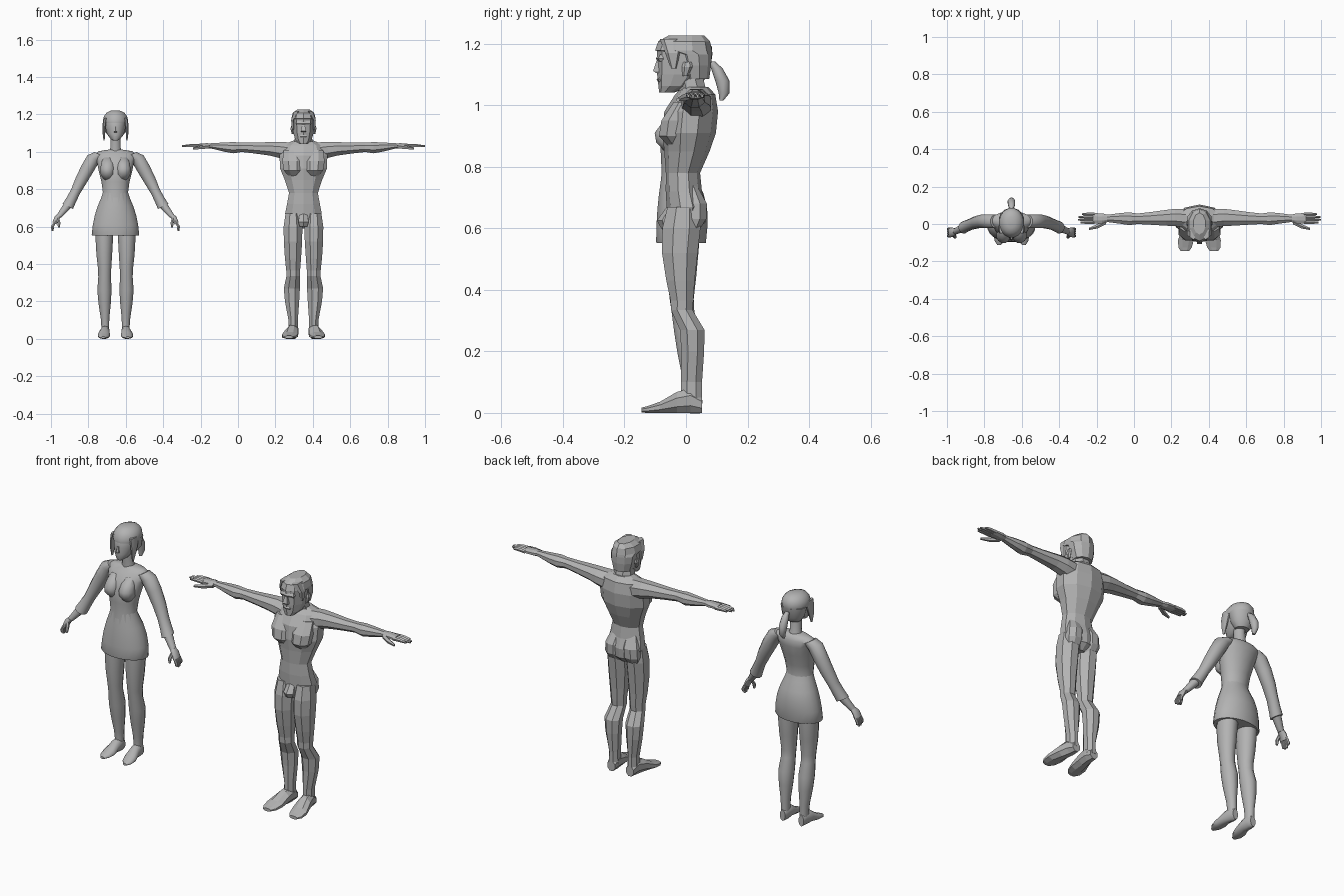
import bpy, bmesh, math
from mathutils import Vector

grey = bpy.data.materials.new("plain_grey")
grey.diffuse_color = (0.45, 0.45, 0.45, 1)

UP, SIDE, DEPTH = (0, 0, 1), (1, 0, 0), (0, 1, 0)


def loft(name, cx, rings, n=8, axis=UP, mirror=False, smooth=False):
    """Skin elliptical rings (x, y, z, half width, half depth); optional mirrored copy about cx."""
    d = Vector(axis).normalized()
    if abs(d.y) > 0.9:
        u, v = Vector((1, 0, 0)), Vector((0, 0, 1))
    else:
        v = Vector((0, 1, 0))
        u = v.cross(d).normalized()
    k = 1 / math.cos(math.pi / n)
    bm = bmesh.new()
    for s in ((1, -1) if mirror else (1,)):
        loops = []
        for x, y, z, a, b in rings:
            loop = []
            for i in range(n):
                t = 2 * math.pi * (i + 0.5) / n
                p = Vector((x, y, z)) + u * (a * k * math.cos(t)) + v * (b * k * math.sin(t))
                loop.append(bm.verts.new((cx + s * p.x, p.y, p.z)))
            loops.append(loop)
        for lo, hi in zip(loops, loops[1:]):
            for i in range(n):
                j = (i + 1) % n
                bm.faces.new((lo[i], lo[j], hi[j], hi[i]))
        bm.faces.new(loops[0])
        bm.faces.new(loops[-1])
    bmesh.ops.recalc_face_normals(bm, faces=bm.faces)
    for f in bm.faces:
        f.smooth = smooth
    me = bpy.data.meshes.new(name)
    bm.to_mesh(me)
    bm.free()
    if smooth:
        me.set_sharp_from_angle(angle=math.radians(50))
    me.materials.append(grey)
    ob = bpy.data.objects.new(name, me)
    bpy.context.collection.objects.link(ob)
    return ob


def man(name, rings, n=8, axis=UP, mirror=False):
    return loft("man_" + name, 0.35, rings, n, axis, mirror)


def woman(name, rings, n=16, axis=UP, mirror=False):
    return loft("woman_" + name, -0.655, rings, n, axis, mirror, True)


# ---------- man: faceted, arms straight out ----------
man("torso", [(0, 0, .59, .03, .03), (0, 0, .62, .08, .06), (0, .002, .67, .098, .062),
              (0, -.007, .72, .088, .056), (0, -.01, .78, .077, .053), (0, .003, .85, .1, .07),
              (0, .01, .91, .125, .083), (0, .017, .98, .128, .083), (0, .03, 1.035, .11, .062),
              (0, .03, 1.06, .055, .04)], 10)
man("chest_muscle", [(.05, -.03, .87, .03, .03), (.055, -.045, .9, .05, .043),
                     (.058, -.04, .95, .055, .04), (.06, -.01, 1.01, .045, .03)], mirror=True)
man("buttock", [(.05, .02, .59, .035, .02), (.052, .03, .63, .043, .036),
                (.05, .03, .68, .042, .038), (.04, .015, .74, .03, .02)], mirror=True)
man("pelvis_front", [(0, -.06, .6, .02, .018), (0, -.06, .625, .028, .03),
                     (0, -.045, .67, .02, .015)], 6)
man("neck", [(0, .035, 1.02, .07, .045), (0, .018, 1.06, .048, .045), (0, .005, 1.11, .042, .045)])
# head, face and hair
man("head", [(0, -.062, 1.042, .024, .024), (0, -.035, 1.062, .043, .052), (0, -.015, 1.1, .054, .075),
             (0, -.01, 1.14, .058, .08), (0, -.008, 1.18, .06, .082), (0, 0, 1.21, .05, .065)], 10)
man("nose", [(0, -.088, 1.145, .007, .008), (0, -.095, 1.112, .014, .012), (0, -.088, 1.105, .012, .01)], 4)
man("brow", [(0, -.08, 1.142, .035, .01), (0, -.082, 1.152, .04, .014), (0, -.078, 1.165, .035, .01)], 6)
man("lips", [(0, -.083, 1.075, .016, .006), (0, -.086, 1.083, .02, .008), (0, -.084, 1.092, .012, .006)], 6)
man("ear", [(.058, -.002, 1.095, .005, .008), (.062, .004, 1.125, .008, .015),
            (.06, .005, 1.14, .005, .012)], 6, mirror=True)
man("hair", [(0, .03, 1.085, .048, .043), (0, .027, 1.13, .06, .052), (0, .022, 1.165, .064, .058),
             (0, -.008, 1.178, .065, .088), (0, -.006, 1.208, .057, .08), (0, .002, 1.227, .032, .055)], 10)
man("hair_lock", [(.056, -.04, 1.12, .006, .008), (.058, -.042, 1.17, .008, .022),
                  (.035, -.05, 1.215, .015, .03)], 5, mirror=True)
# arm, palm, fingers
man("arm", [(.07, .03, 1.0, .05, .05), (.13, .035, 1.01, .043, .046), (.18, .033, 1.016, .036, .042),
            (.26, .03, 1.02, .029, .034), (.33, .028, 1.024, .025, .028), (.375, .028, 1.022, .03, .034),
            (.42, .03, 1.025, .025, .029), (.495, .03, 1.032, .014, .019)], 8, SIDE, True)
man("palm", [(.485, .03, 1.032, .013, .018), (.52, .03, 1.032, .014, .027),
             (.57, .03, 1.032, .01, .028)], 8, SIDE, True)
for i, tip in enumerate((.636, .65, .646, .628)):
    y = .008 + .0148 * i
    man("finger_%d" % (i + 1), [(.56, y, 1.032, .008, .0075), (.6, y, 1.033, .007, .007),
                               (tip, y, 1.03, .004, .004)], 5, SIDE, True)
man("thumb", [(.5, .012, 1.03, .01, .012), (.545, -.012, 1.023, .009, .01),
              (.59, -.026, 1.018, .005, .005)], 5, SIDE, True)
# leg and foot
man("leg", [(.056, -.01, .67, .04, .05), (.056, -.015, .6, .05, .062), (.056, -.02, .52, .049, .058),
            (.056, -.018, .43, .043, .046), (.055, -.013, .365, .037, .037), (.055, -.014, .335, .036, .035),
            (.062, .02, .27, .043, .04), (.061, .022, .2, .038, .037), (.055, .018, .1, .025, .034),
            (.055, .018, .03, .026, .035)], mirror=True)
man("foot", [(.055, .052, .026, .022, .026), (.056, .015, .04, .029, .04), (.063, -.03, .034, .034, .034),
             (.072, -.085, .018, .042, .018), (.077, -.125, .011, .036, .011),
             (.078, -.145, .009, .022, .008)], 8, DEPTH, True)

# ---------- woman: smooth, arms lowered ----------
woman("torso", [(0, -.012, .68, .095, .075), (0, -.022, .73, .08, .063), (0, -.025, .78, .067, .054),
                (0, -.022, .84, .075, .06), (0, -.015, .9, .09, .068), (0, 0, .95, .1, .064),
                (0, .015, .985, .115, .05), (0, .018, 1.003, .09, .036), (0, .015, 1.012, .035, .028)])
woman("bust", [(.04, -.045, .85, .022, .025), (.043, -.055, .88, .037, .042), (.043, -.058, .91, .038, .044),
               (.042, -.045, .94, .034, .035), (.04, -.025, .97, .025, .022)], 12, mirror=True)
woman("skirt", [(0, -.016, .552, .124, .08), (0, -.016, .556, .127, .081), (0, -.013, .61, .121, .083),
                (0, -.012, .66, .111, .081), (0, -.015, .71, .095, .073), (0, -.022, .755, .076, .06),
                (0, -.025, .785, .067, .053)], 20)
woman("neck", [(0, .018, .99, .04, .035), (0, .012, 1.02, .028, .029), (0, .005, 1.1, .027, .03)])
# head, face and hair
woman("head", [(0, -.055, 1.06, .012, .013), (0, -.042, 1.07, .027, .03), (0, -.018, 1.095, .045, .056),
               (0, -.006, 1.13, .054, .068), (0, .0, 1.17, .057, .07), (0, .005, 1.2, .045, .055)])
woman("nose", [(0, -.074, 1.135, .005, .005), (0, -.079, 1.108, .008, .009),
               (0, -.07, 1.102, .007, .006)], 6)
woman("lips", [(0, -.066, 1.079, .008, .005), (0, -.068, 1.085, .013, .006),
               (0, -.067, 1.09, .008, .005)], 8)
woman("back_hair", [(0, .028, 1.08, .035, .03), (0, .03, 1.11, .057, .048),
                    (0, .025, 1.16, .066, .06)])
woman("crown_hair", [(0, .006, 1.155, .064, .078), (0, .007, 1.165, .067, .079), (0, .01, 1.19, .062, .074),
                     (0, .01, 1.21, .047, .058), (0, .01, 1.221, .022, .03)])
woman("side_hair", [(.061, -.035, 1.06, .003, .006), (.062, -.03, 1.1, .007, .018),
                    (.061, -.025, 1.14, .009, .026), (.055, -.02, 1.18, .01, .03)], 8, mirror=True)
woman("ponytail", [(0, .115, 1.015, .008, .006), (0, .124, 1.04, .015, .017), (0, .118, 1.08, .02, .022),
                   (0, .1, 1.12, .017, .018), (0, .082, 1.142, .01, .012)], 10)
# sleeve, forearm, hand
slope = (.13, 0, -.255)
woman("sleeve", [(.085, .015, .985, .03, .035), (.118, .015, .965, .036, .037), (.15, .015, .91, .036, .036),
                 (.185, .01, .845, .032, .033), (.215, 0, .785, .026, .03), (.238, -.01, .74, .028, .03),
                 (.255, -.018, .708, .031, .032)], 12, slope, True)
woman("forearm", [(.24, -.012, .735, .024, .025), (.27, -.025, .695, .02, .021),
                  (.302, -.04, .655, .014, .016)], 12, slope, True)
woman("palm", [(.3, -.04, .66, .013, .016), (.314, -.044, .645, .014, .023),
               (.327, -.046, .617, .012, .025)], 10, slope, True)
for i, tip in enumerate((.585, .576, .576, .588)):
    y = -.064 + .0125 * i
    woman("finger_%d" % (i + 1), [(.325, y, .622, .008, .0065), (.337, y, .6, .008, .0065),
                                 (.336, y, tip, .005, .005)], 6, (0, 0, -1), True)
woman("thumb", [(.308, -.055, .645, .008, .009), (.302, -.07, .618, .008, .008),
                (.303, -.072, .596, .005, .005)], 6, (0, 0, -1), True)
# leg and shoe
woman("leg", [(.06, -.012, .62, .048, .055), (.06, -.012, .54, .047, .054), (.06, -.014, .45, .042, .048),
              (.058, -.014, .37, .035, .039), (.058, -.01, .33, .034, .037), (.059, .004, .26, .038, .042),
              (.058, .01, .19, .033, .037), (.056, .016, .11, .023, .027), (.055, .018, .07, .021, .025),
              (.055, .018, .03, .02, .024)], 12, mirror=True)
woman("shoe", [(.055, .045, .028, .015, .028), (.055, .02, .037, .023, .037), (.058, -.02, .034, .026, .03),
               (.062, -.06, .018, .032, .018), (.065, -.09, .011, .026, .011),
               (.066, -.112, .007, .01, .006)], 10, DEPTH, True)
